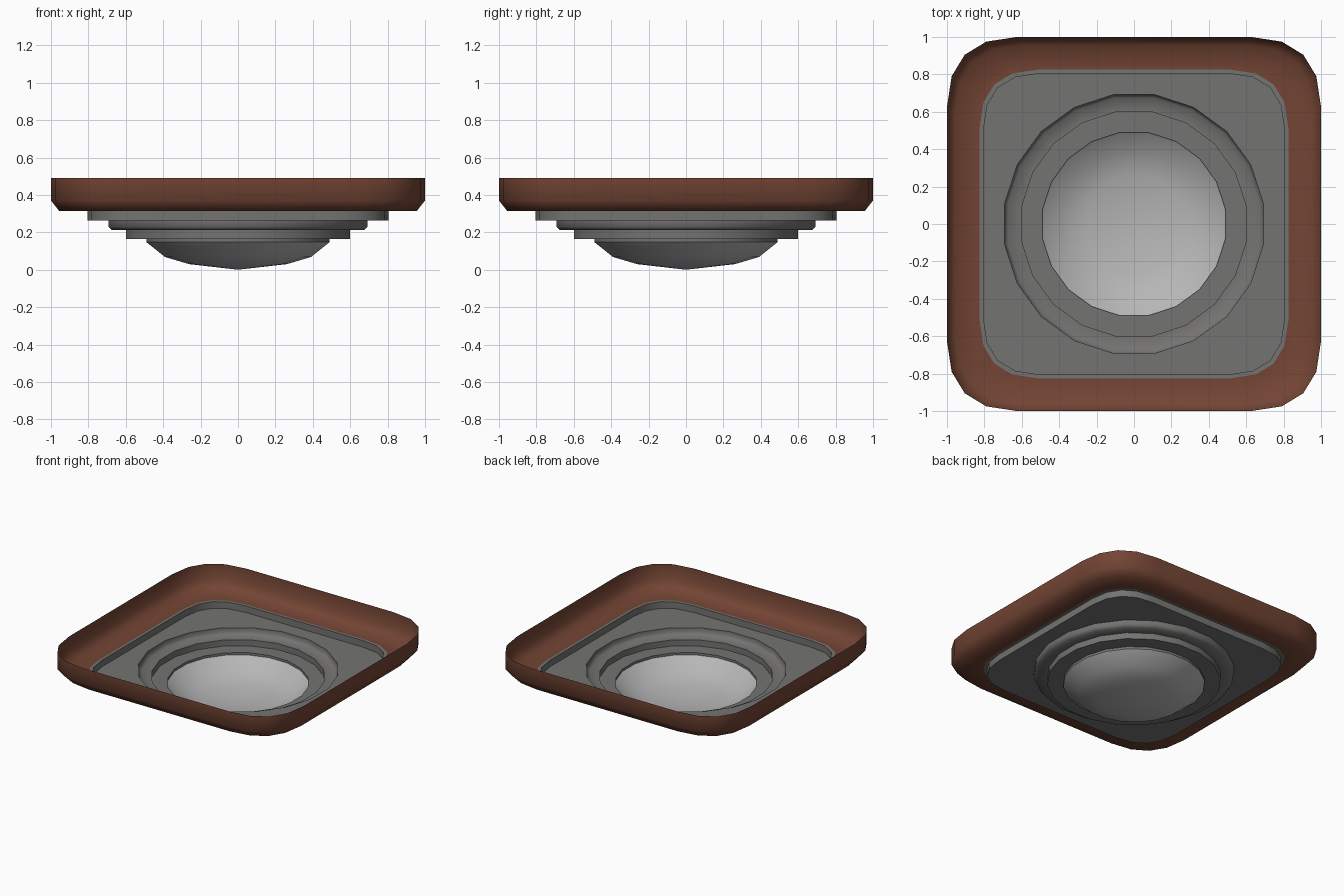
import bpy, bmesh, math

if "Cube" in bpy.data.objects:
    bpy.data.objects.remove(bpy.data.objects["Cube"])


def material(name, rgb):
    m = bpy.data.materials.new(name)
    m.diffuse_color = (*rgb, 1.0)
    m.use_nodes = True
    m.node_tree.nodes["Principled BSDF"].inputs["Base Color"].default_value = m.diffuse_color
    return m


brown = material("brown_frame", (0.17, 0.058, 0.034))
grey = material("mid_grey", (0.175, 0.172, 0.168))
light = material("light_grey", (0.47, 0.47, 0.47))

# 20-point outlines, five points per quadrant
CORNER = [(1, 0.625), (0.975, 0.79), (0.905, 0.905), (0.79, 0.975), (0.625, 1)]


def outline(kind):
    pts = []
    for q in range(4):
        for i in range(5):
            if kind == "square":
                x, y = CORNER[i]
            else:
                a = math.radians(9 + 18 * i)
                x, y = math.cos(a), math.sin(a)
            for _ in range(q):
                x, y = -y, x
            pts.append((x, y))
    return pts


SHAPES = {k: outline(k) for k in ("square", "round")}


def shell(name, rings, mat, tip=None):
    """Thin pressed sheet: bridges (outline, size, z) rings, optional centre point."""
    bm = bmesh.new()
    loops = [[bm.verts.new((x * s, y * s, z)) for x, y in SHAPES[k]]
             for k, s, z in rings]
    n = 20
    for a, b in zip(loops, loops[1:]):
        for i in range(n):
            j = (i + 1) % n
            bm.faces.new((a[i], a[j], b[j], b[i]))
    if tip is not None:
        c = bm.verts.new((0, 0, tip))
        for i in range(n):
            bm.faces.new((loops[-1][i], loops[-1][(i + 1) % n], c))
    me = bpy.data.meshes.new(name)
    bm.to_mesh(me)
    bm.free()
    me.materials.append(mat)
    ob = bpy.data.objects.new(name, me)
    bpy.context.collection.objects.link(ob)
    bpy.ops.object.select_all(action="DESELECT")
    ob.select_set(True)
    bpy.context.view_layer.objects.active = ob
    bpy.ops.object.shade_smooth_by_angle(angle=math.radians(60))
    return ob


# Brown outer rim with a chamfered lower edge
shell("outer_frame", [("square", 1.0, 0.49), ("square", 1.0, 0.37),
                      ("square", 0.955, 0.313), ("square", 0.825, 0.313)], brown)

# Grey stepped tray: square recess, then two round steps
shell("stepped_tray", [("square", 0.825, 0.313), ("square", 0.805, 0.313),
                       ("square", 0.805, 0.262), ("round", 0.70, 0.262),
                       ("round", 0.70, 0.23), ("round", 0.682, 0.212),
                       ("round", 0.607, 0.212), ("round", 0.607, 0.165),
                       ("round", 0.495, 0.165), ("round", 0.495, 0.147)], grey)

# Pale shallow bowl in the middle
shell("centre_bowl", [("round", 0.495, 0.147), ("round", 0.395, 0.068),
                      ("round", 0.265, 0.03)], light, tip=0.0)
